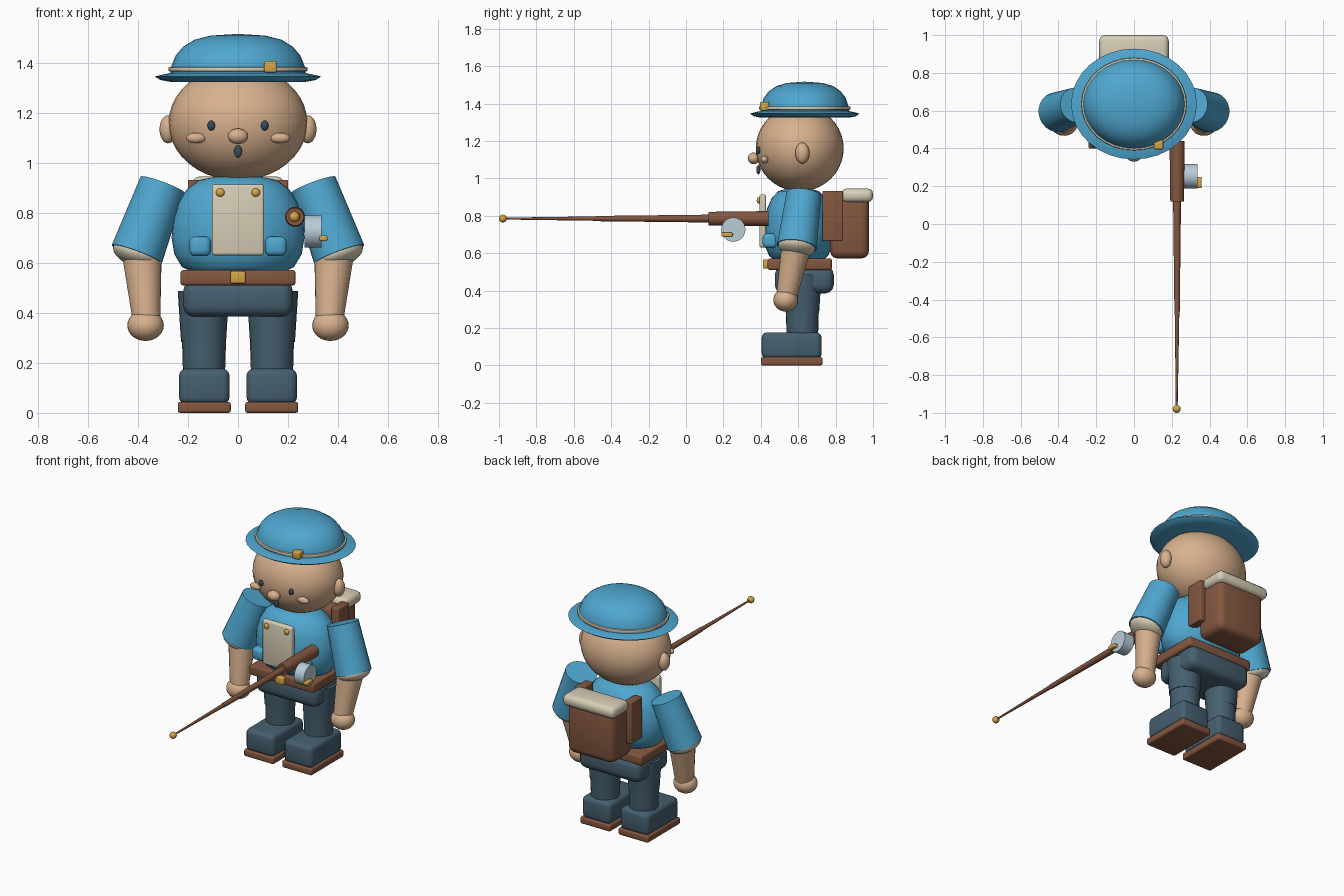
import bpy, bmesh, math
from mathutils import Vector, Matrix

if "Cube" in bpy.data.objects:
    bpy.data.objects.remove(bpy.data.objects["Cube"])


def material(name, rgb):
    m = bpy.data.materials.new(name)
    m.diffuse_color = (*rgb, 1)
    m.use_nodes = True
    m.node_tree.nodes["Principled BSDF"].inputs["Base Color"].default_value = m.diffuse_color
    return m


BLUE = material("sky blue cloth", (0.078, 0.385, 0.63))
SKIN = material("warm skin", (0.69, 0.44, 0.27))
BROWN = material("brown leather", (0.23, 0.095, 0.05))
DENIM = material("slate denim", (0.06, 0.115, 0.16))
CREAM = material("cream canvas", (0.68, 0.62, 0.47))
GOLD = material("brass", (0.66, 0.38, 0.06))
STEEL = material("pale steel", (0.48, 0.61, 0.69))
DARK = material("dark slate", (0.04, 0.07, 0.105))


def finish(bm, name, mat, angle=40):
    bmesh.ops.recalc_face_normals(bm, faces=bm.faces)
    me = bpy.data.meshes.new(name)
    bm.to_mesh(me)
    bm.free()
    me.materials.append(mat)
    ob = bpy.data.objects.new(name, me)
    bpy.context.collection.objects.link(ob)
    bpy.ops.object.select_all(action='DESELECT')
    ob.select_set(True)
    bpy.context.view_layer.objects.active = ob
    bpy.ops.object.shade_smooth_by_angle(angle=math.radians(angle))
    return ob


def ball(name, mat, loc, radii, axis=None, seg=24, rings=16):
    bm = bmesh.new()
    bmesh.ops.create_uvsphere(bm, u_segments=seg, v_segments=rings, radius=1)
    rot = Matrix.Identity(4)
    if axis:
        rot = Vector(axis).to_track_quat('Z', 'Y').to_matrix().to_4x4()
    bm.transform(Matrix.Translation(loc) @ rot @ Matrix.Diagonal((*radii, 1)))
    return finish(bm, name, mat)


def box(name, mat, lo, hi, bevel=0.01):
    """Rounded box between two opposite corners."""
    lo, hi = Vector(lo), Vector(hi)
    bm = bmesh.new()
    bmesh.ops.create_cube(bm, size=1)
    bm.transform(Matrix.Translation((lo + hi) / 2) @ Matrix.Diagonal((*(hi - lo), 1)))
    bmesh.ops.bevel(bm, geom=bm.edges[:], offset=bevel, segments=3,
                    profile=0.5, affect='EDGES')
    return finish(bm, name, mat)


def rod(name, mat, a, b, ra, rb, seg=24):
    """Tapered cylinder from a to b."""
    a, b = Vector(a), Vector(b)
    bm = bmesh.new()
    bmesh.ops.create_cone(bm, cap_ends=True, segments=seg, radius1=ra, radius2=rb,
                          depth=(b - a).length)
    rot = (b - a).to_track_quat('Z', 'Y').to_matrix().to_4x4()
    bm.transform(Matrix.Translation((a + b) / 2) @ rot)
    return finish(bm, name, mat)


def lathe(name, mat, profile, y, squash, seg=32):
    """Spin an (r, z) profile about the vertical, flattened along y."""
    bm = bmesh.new()
    vs = [bm.verts.new((r, 0, z)) for r, z in profile]
    es = [bm.edges.new(p) for p in zip(vs, vs[1:])]
    bmesh.ops.spin(bm, geom=vs + es, axis=(0, 0, 1), cent=(0, 0, 0),
                   steps=seg, angle=math.tau)
    bmesh.ops.remove_doubles(bm, verts=bm.verts, dist=1e-4)
    bm.transform(Matrix.Translation((0, y, 0)) @ Matrix.Diagonal((1, squash, 1, 1)))
    return finish(bm, name, mat)


# Hat
lathe("hat_crown", BLUE, [(0, 1.34), (0.272, 1.35), (0.268, 1.385), (0.25, 1.43),
      (0.22, 1.465), (0.175, 1.493), (0.11, 1.51), (0, 1.517)], 0.635, 0.875)
lathe("hat_brim", BLUE, [(0, 1.325), (0.27, 1.325), (0.31, 1.332), (0.333, 1.346),
      (0.31, 1.352), (0.27, 1.36), (0, 1.362)], 0.635, 0.88)
lathe("hat_band", CREAM, [(0.26, 1.365), (0.277, 1.368), (0.279, 1.375),
      (0.277, 1.383), (0.26, 1.386)], 0.635, 0.88)
box("hat_badge", GOLD, (0.105, 0.395, 1.362), (0.155, 0.445, 1.408), 0.008)

# Head and face
ball("head", SKIN, (0, 0.608, 1.16), (0.278, 0.235, 0.23), seg=32, rings=20)
ball("nose", SKIN, (0, 0.362, 1.107), (0.041, 0.032, 0.031))
ball("mouth", DARK, (0, 0.387, 1.046), (0.016, 0.011, 0.025))
for side, s in (("left", -1), ("right", 1)):
    ball(f"ear_{side}", SKIN, (s * 0.28, 0.622, 1.135), (0.034, 0.038, 0.056))
    ball(f"eye_{side}", DARK, (s * 0.107, 0.386, 1.15), (0.015, 0.012, 0.02))
    ball(f"cheek_{side}", SKIN, (s * 0.168, 0.42, 1.1), (0.04, 0.02, 0.021))

# Torso, bib and belt
lathe("torso", BLUE, [(0, 0.55), (0.17, 0.555), (0.225, 0.585), (0.255, 0.635),
      (0.266, 0.70), (0.26, 0.77), (0.24, 0.84), (0.205, 0.895), (0.155, 0.932),
      (0.08, 0.947), (0, 0.95)], 0.602, 0.70)
box("bib", CREAM, (-0.105, 0.392, 0.63), (0.105, 0.428, 0.915), 0.012)
box("belt", BROWN, (-0.23, 0.437, 0.51), (0.23, 0.78, 0.572), 0.012)
box("buckle", GOLD, (-0.031, 0.412, 0.518), (0.031, 0.445, 0.567), 0.008)
box("hips", DENIM, (-0.22, 0.475, 0.385), (0.22, 0.79, 0.53), 0.045)

# Paired body parts
for side, s in (("left", -1), ("right", 1)):
    ball(f"bib_button_{side}", GOLD, (s * 0.071, 0.39, 0.882), (0.017, 0.012, 0.017))
    box(f"pocket_{side}", BLUE, (s * 0.152 - 0.043, 0.41, 0.628),
        (s * 0.152 + 0.043, 0.49, 0.706), 0.022)

    # Arm
    top, elbow = Vector((s * 0.302, 0.63, 0.913)), Vector((s * 0.405, 0.592, 0.635))
    rod(f"sleeve_{side}", BLUE, top, elbow, 0.094, 0.107)
    ball(f"cuff_{side}", CREAM, elbow, (0.1, 0.1, 0.05), elbow - top)
    rod(f"forearm_{side}", SKIN, (s * 0.385, 0.59, 0.64), (s * 0.366, 0.537, 0.365),
        0.08, 0.055)
    ball(f"hand_{side}", SKIN, (s * 0.37, 0.533, 0.35), (0.073, 0.066, 0.062))

    # Leg
    rod(f"thigh_{side}", DENIM, (s * 0.138, 0.622, 0.283), (s * 0.138, 0.622, 0.487),
        0.09, 0.103)
    rod(f"shin_{side}", DENIM, (s * 0.136, 0.622, 0.15), (s * 0.136, 0.622, 0.285),
        0.084, 0.088)
    box(f"boot_{side}", DENIM, (s * 0.135 - 0.101, 0.405, 0.035),
        (s * 0.135 + 0.101, 0.725, 0.177), 0.028)
    box(f"sole_{side}", BROWN, (s * 0.135 - 0.106, 0.4, 0),
        (s * 0.135 + 0.106, 0.73, 0.044), 0.01)

    # Backpack strap
    box(f"strap_{side}", BROWN, (s * 0.174 - 0.027, 0.73, 0.665),
        (s * 0.174 + 0.027, 0.84, 0.932), 0.006)

# Backpack
box("backpack", BROWN, (-0.165, 0.77, 0.572), (0.165, 0.978, 0.91), 0.04)
box("bedroll_flap", CREAM, (-0.184, 0.83, 0.872), (0.184, 1.0, 0.946), 0.03)

# Fishing rod
RX, RZ = 0.228, 0.785
rod("rod_grip", BROWN, (RX, 0.44, RZ), (RX, 0.12, RZ), 0.04, 0.036)
rod("rod_lower", BROWN, (RX, 0.13, RZ), (RX, -0.48, RZ), 0.021, 0.014, 16)
rod("rod_upper", BROWN, (RX, -0.47, RZ), (RX - 0.002, -0.975, RZ), 0.012, 0.005, 16)
ball("rod_tip", GOLD, (RX - 0.002, -0.979, RZ), (0.021, 0.021, 0.021))

# Reel with crank
rod("reel", STEEL, (0.266, 0.253, 0.726), (0.335, 0.253, 0.726), 0.065, 0.065)
box("reel_crank", GOLD, (0.325, 0.19, 0.688), (0.358, 0.25, 0.71), 0.006)
